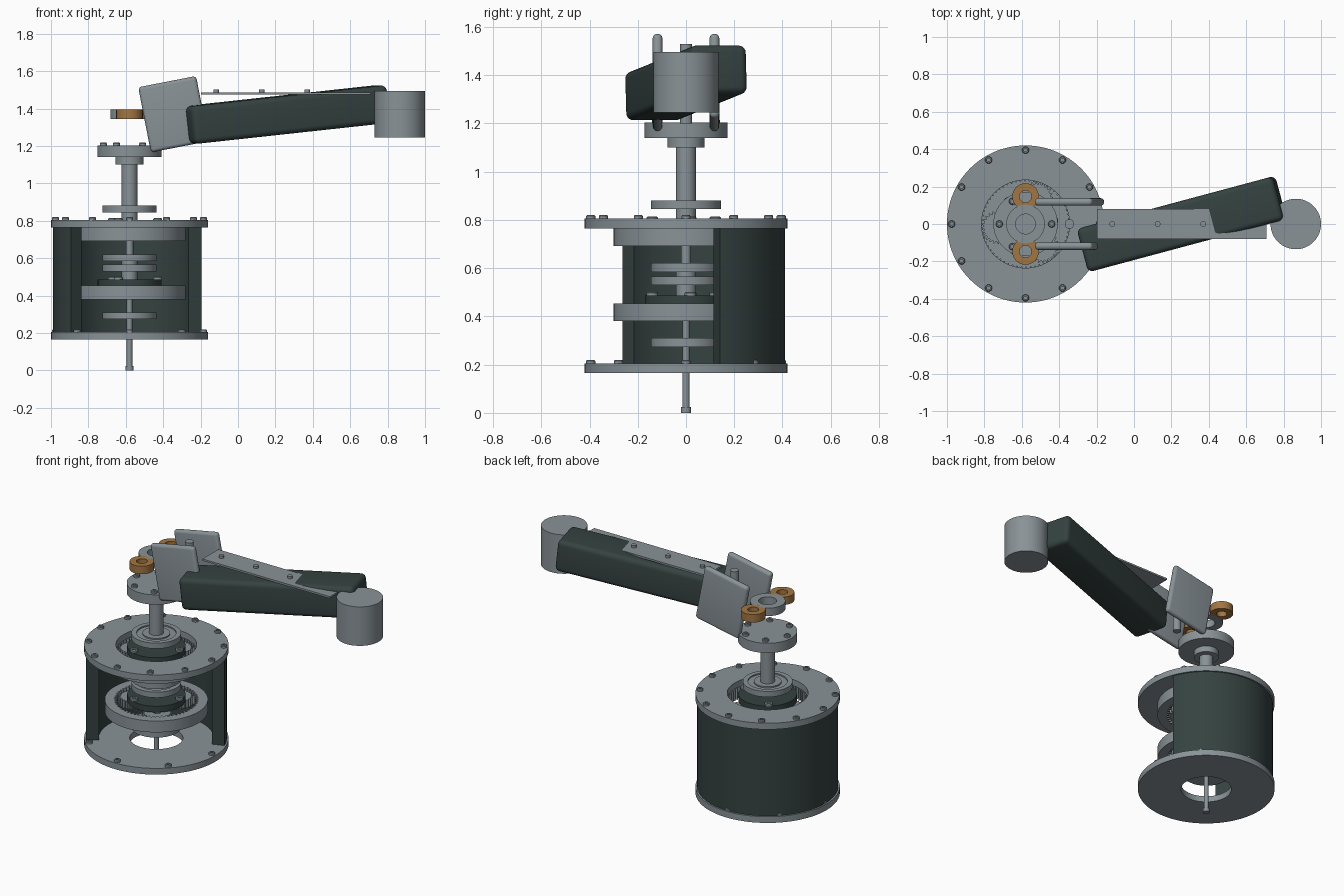
import bpy, bmesh
from math import sin, cos, pi, radians
from mathutils import Matrix, Vector

cube = bpy.data.objects.get("Cube")
if cube:
    bpy.data.objects.remove(cube, do_unlink=True)

AXIS = -0.58  # x position of the gearbox axis


def material(name, rgb, metallic=0.0):
    m = bpy.data.materials.new(name)
    m.use_nodes = True
    m.diffuse_color = (*rgb, 1)
    m.node_tree.nodes["Principled BSDF"].inputs["Base Color"].default_value = (*rgb, 1)
    return m


STEEL = material("steel grey", (0.25, 0.29, 0.31))
DARK = material("dark green grey", (0.035, 0.055, 0.052))
BRONZE = material("bronze", (0.36, 0.18, 0.055))


def finish(bm, name, mat, loc):
    bmesh.ops.recalc_face_normals(bm, faces=bm.faces)
    me = bpy.data.meshes.new(name)
    bm.to_mesh(me)
    bm.free()
    me.materials.append(mat)
    me.shade_smooth()
    me.set_sharp_from_angle(angle=radians(32))
    ob = bpy.data.objects.new(name, me)
    ob.location = loc
    bpy.context.collection.objects.link(ob)
    return ob


def lathe(name, profile, mat=STEEL, at=(AXIS, 0), seg=64):
    """Spin a closed (radius, z) outline about a vertical axis."""
    bm = bmesh.new()
    rings = []
    for r, z in profile:
        if r == 0:
            rings.append([bm.verts.new((0, 0, z))] * seg)
        else:
            rings.append([bm.verts.new((r * cos(2 * pi * i / seg), r * sin(2 * pi * i / seg), z))
                          for i in range(seg)])
    for a, b in zip(rings, rings[1:] + rings[:1]):
        for i in range(seg):
            j = (i + 1) % seg
            quad = list(dict.fromkeys((a[i], a[j], b[j], b[i])))
            if len(quad) > 2:
                bm.faces.new(quad)
    return finish(bm, name, mat, (at[0], at[1], 0))


def disc(name, r, z0, z1, mat=STEEL, at=(AXIS, 0), seg=64):
    return lathe(name, [(0, z0), (r, z0), (r, z1), (0, z1)], mat, at, seg)


def ring(name, r0, r1, z0, z1, mat=STEEL, at=(AXIS, 0), seg=64):
    return lathe(name, [(r0, z0), (r1, z0), (r1, z1), (r0, z1)], mat, at, seg)


def bolts(name, count, radius, z, start=0.0, r=0.019, h=0.015):
    """Socket-head bolts on a circle around the gearbox axis."""
    for k in range(count):
        a = radians(start) + 2 * pi * k / count
        at = (AXIS + radius * cos(a), radius * sin(a))
        lathe(f"{name}_{k + 1}", [(0, z), (r, z), (r, z + h * 0.7), (r * 0.8, z + h),
              (r * 0.45, z + h), (r * 0.45, z + h * 0.3), (0, z + h * 0.3)], STEEL, at, 16)


def sweep(name, inner, outer, z0, z1, angles, closed, mat, at=(AXIS, 0)):
    """Wall between two outlines; inner and outer give a radius for each step."""
    bm = bmesh.new()
    cols = []
    for i, a in enumerate(angles):
        cols.append([bm.verts.new((r * cos(a), r * sin(a), z)) for r, z in
                     ((inner(i), z0), (outer(i), z0), (outer(i), z1), (inner(i), z1))])
    pairs = list(zip(cols, cols[1:])) + ([(cols[-1], cols[0])] if closed else [])
    for a, b in pairs:
        for k in range(4):
            bm.faces.new((a[k], a[(k + 1) % 4], b[(k + 1) % 4], b[k]))
    if not closed:
        bm.faces.new(cols[0])
        bm.faces.new(cols[-1])
    return finish(bm, name, mat, (at[0], at[1], 0))


def gear(name, teeth, root, tip, other, z0, z1, internal=False, at=(AXIS, 0)):
    n = teeth * 4
    angles = [2 * pi * i / n for i in range(n)]

    def tooth(i):
        return tip if i % 4 < 2 else root

    def plain(i):
        return other
    inner, outer = (tooth, plain) if internal else (plain, tooth)
    return sweep(name, inner, outer, z0, z1, angles, True, STEEL, at)


def rounded_box(name, size, loc, mat, bevel, yaw=0.0, pitch=0.0):
    bm = bmesh.new()
    bmesh.ops.create_cube(bm, size=1, matrix=Matrix.Diagonal((*size, 1)))
    if bevel:
        bmesh.ops.bevel(bm, geom=bm.edges[:], offset=bevel, segments=5, profile=0.5, affect='EDGES')
    ob = finish(bm, name, mat, Vector(loc))
    ob.rotation_euler = (0, radians(-pitch), radians(yaw))
    return ob


# Housing: two flanges and the open curved shell
ring("bottom_flange", 0.155, 0.42, 0.165, 0.205, seg=96)
ring("top_flange", 0.235, 0.42, 0.765, 0.805, seg=96)
steps = [radians(20 + 200 * i / 64) for i in range(65)]
sweep("housing_shell", lambda i: 0.335, lambda i: 0.41, 0.205, 0.765, steps, False, DARK)
bolts("top_flange_bolt", 12, 0.395, 0.805)
bolts("bottom_flange_bolt", 8, 0.395, 0.205)


# Two planetary stages, each a ring gear, sun, planets and bolted carrier
def bearing(name, z):
    t = z + 0.036
    lathe(name, [(0.04, z), (0.145, z), (0.145, t), (0.115, t), (0.115, t - 0.008),
                 (0.08, t - 0.008), (0.08, t), (0.04, t)])


for stage, z in (("lower", 0.38), ("upper", 0.692)):
    gear(stage + "_ring_gear", 60, 0.245, 0.228, 0.30, z, z + 0.073, internal=True)
    gear(stage + "_sun_gear", 18, 0.06, 0.07, 0.012, z + 0.01, z + 0.06)
    for k in range(3):
        a = radians(67 + 120 * k)
        at = (AXIS + 0.15 * cos(a), 0.15 * sin(a))
        gear(f"{stage}_planet_gear_{k + 1}", 24, 0.075, 0.088, 0.02, z + 0.01, z + 0.06, at=at)
    disc(stage + "_carrier", 0.17, z + 0.068, z + 0.107, DARK)
    bolts(stage + "_carrier_bolt", 3, 0.152, z + 0.107, start=7, r=0.024)
    disc(stage + "_carrier_hub", 0.042, z + 0.1, z + 0.155)
for name, z in (("input", 0.274), ("middle_lower", 0.53), ("middle_upper", 0.585), ("output", 0.845)):
    bearing(name + "_bearing", z)

# Shafts, collar and output disc along the axis
disc("input_shaft", 0.015, 0.015, 0.45, seg=24)
disc("input_shaft_tip", 0.021, 0.0, 0.024, seg=24)
disc("middle_shaft", 0.042, 0.53, 0.6, seg=32)
disc("middle_pinion_shaft", 0.02, 0.6, 0.77, seg=32)
disc("output_shaft", 0.042, 0.8, 1.12, seg=48)
disc("output_collar", 0.076, 1.1, 1.145)
disc("output_disc", 0.172, 1.14, 1.203)
bolts("output_disc_bolt", 6, 0.14, 1.203)

# Floating centre ring and the two bronze bushings
ring("centre_ring", 0.053, 0.103, 1.345, 1.396)
for side, s in (("right", -1), ("left", 1)):
    ring(side + "_bushing", 0.032, 0.071, 1.345, 1.396, BRONZE, (AXIS, 0.147 * s), 48)
    # Tilted side plates of the joint
    rounded_box(side + "_joint_plate", (0.315, 0.04, 0.355), (-0.345, 0.118 * s, 1.37),
                STEEL, 0.0185, pitch=11)
disc("joint_pin", 0.025, 1.2, 1.53, at=(-0.345, 0), seg=32)

# Arm, flat link strip and end weight
rounded_box("arm", (1.09, 0.24, 0.203), (0.255, 0, 1.368), DARK, 0.03, yaw=15, pitch=6)
rounded_box("link_strip", (0.905, 0.16, 0.012), (0.256, 0, 1.481), STEEL, 0)
for k, x in enumerate((-0.117, 0.127, 0.37)):
    disc(f"link_pin_{k + 1}", 0.015, 1.475, 1.502, at=(x, 0), seg=24)
disc("end_weight", 0.135, 1.245, 1.495, at=(0.865, 0))
